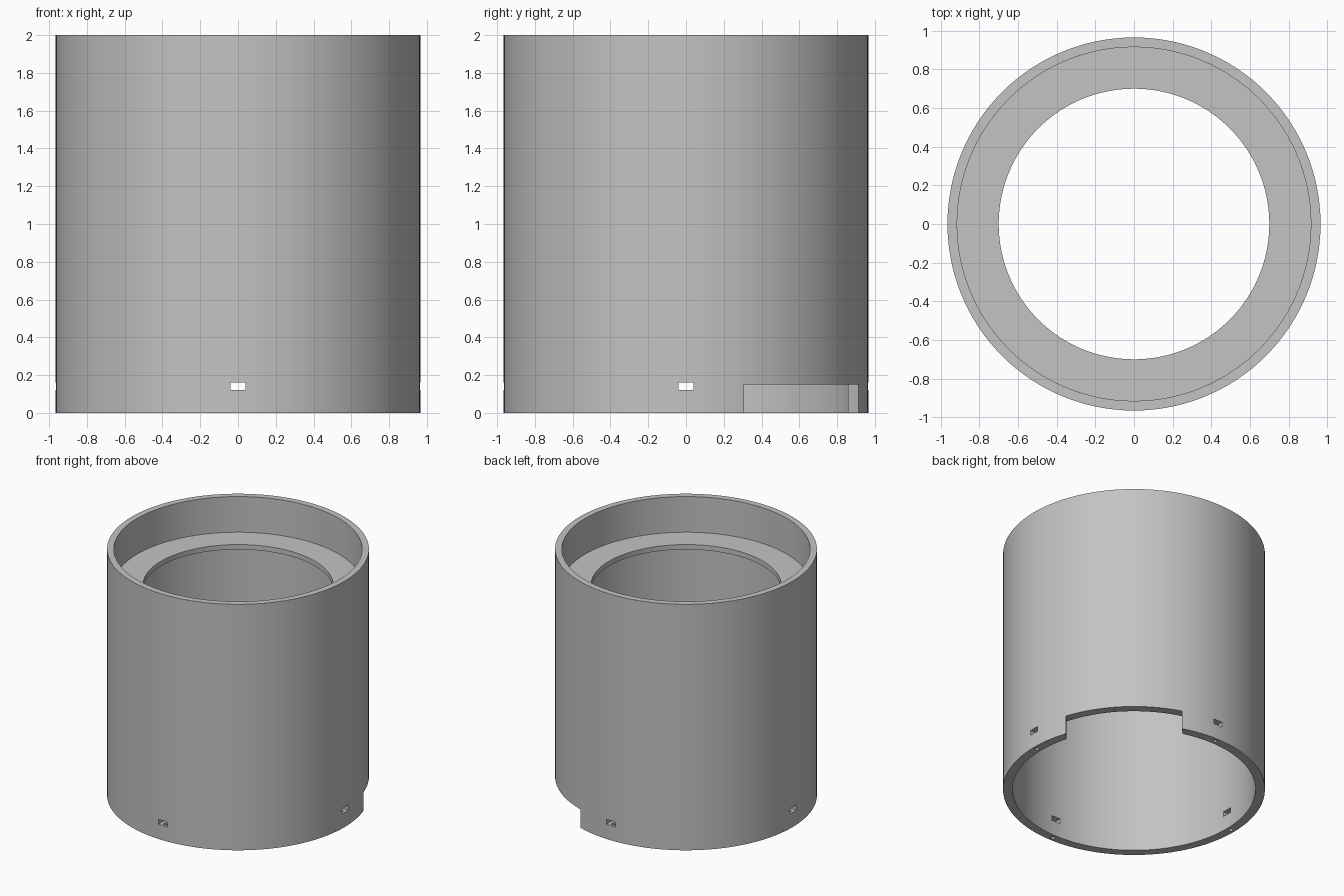
import bpy, bmesh
from math import pi, cos, sin, radians
from mathutils import Matrix, Vector

cube = bpy.data.objects.get("Cube")
if cube:
    bpy.data.objects.remove(cube, do_unlink=True)

SEGMENTS = 120
OUTER, BORE, RECESS, HOLE = 0.965, 0.895, 0.915, 0.70
TOP, LEDGE_TOP, LEDGE_BOTTOM = 2.0, 1.71, 1.67

grey = bpy.data.materials.new("light_grey")
grey.use_nodes = True
colour = (0.55, 0.55, 0.55, 1)
grey.diffuse_color = colour
grey.node_tree.nodes["Principled BSDF"].inputs["Base Color"].default_value = colour


def finish(name, bm):
    bmesh.ops.recalc_face_normals(bm, faces=bm.faces)
    mesh = bpy.data.meshes.new(name)
    bm.to_mesh(mesh)
    bm.free()
    mesh.materials.append(grey)
    obj = bpy.data.objects.new(name, mesh)
    bpy.context.collection.objects.link(obj)
    return obj


def lathe(name, profile):
    """Revolve a closed (radius, height) profile around z."""
    bm = bmesh.new()
    rings = []
    for i in range(SEGMENTS):
        a = 2 * pi * i / SEGMENTS
        rings.append([bm.verts.new((r * cos(a), r * sin(a), z)) for r, z in profile])
    n = len(profile)
    for i, ring in enumerate(rings):
        after = rings[(i + 1) % SEGMENTS]
        for j in range(n):
            k = (j + 1) % n
            bm.faces.new((ring[j], after[j], after[k], ring[k]))
    return finish(name, bm)


def box_cutter(name, angle, radius, size, z):
    """Box pointing outward at the given angle; size is (radial, across, height)."""
    bm = bmesh.new()
    place = Matrix.Rotation(angle, 4, 'Z') @ Matrix.Translation((radius, 0, z))
    bmesh.ops.create_cube(bm, size=1, matrix=place @ Matrix.Diagonal((*size, 1)))
    return finish(name, bm)


def pin_cutter(name, angle, radius, bottom, top):
    bm = bmesh.new()
    place = Matrix.Translation((radius * cos(angle), radius * sin(angle), (bottom + top) / 2))
    bmesh.ops.create_cone(bm, cap_ends=True, segments=12, radius1=0.016, radius2=0.016,
                          depth=top - bottom, matrix=place)
    return finish(name, bm)


def cut(target, cutter):
    cutter.hide_render = True
    mod = target.modifiers.new("cut", 'BOOLEAN')
    mod.operation = 'DIFFERENCE'
    mod.solver = 'EXACT'
    mod.object = cutter
    bpy.context.view_layer.objects.active = target
    bpy.ops.object.modifier_apply(modifier=mod.name)
    bpy.data.objects.remove(cutter, do_unlink=True)


# Tube wall with a recessed ledge ring below the top rim
sleeve = lathe("sleeve", [
    (OUTER, 0), (OUTER, 0.25), (OUTER, TOP), (RECESS, TOP),
    (RECESS, LEDGE_TOP), (HOLE, LEDGE_TOP), (HOLE, LEDGE_BOTTOM),
    (BORE, LEDGE_BOTTOM), (BORE, 0.25), (BORE, 0)])

# Parallel-sided notch in the bottom edge, at the back right corner
cut(sleeve, box_cutter("notch_cutter", radians(45), 0.9, (0.6, 0.858, 0.3), 0))

# Four small slots through the wall, each with a pin hole up from the bottom rim
for i in range(4):
    a = i * pi / 2
    cut(sleeve, box_cutter("slot_cutter", a, 0.93, (0.2, 0.08, 0.04), 0.14))
    cut(sleeve, pin_cutter("pin_cutter", a, 0.93, -0.05, 0.14))

bpy.ops.object.select_all(action='DESELECT')
sleeve.select_set(True)
bpy.context.view_layer.objects.active = sleeve
bpy.ops.object.shade_smooth_by_angle(angle=radians(30))
